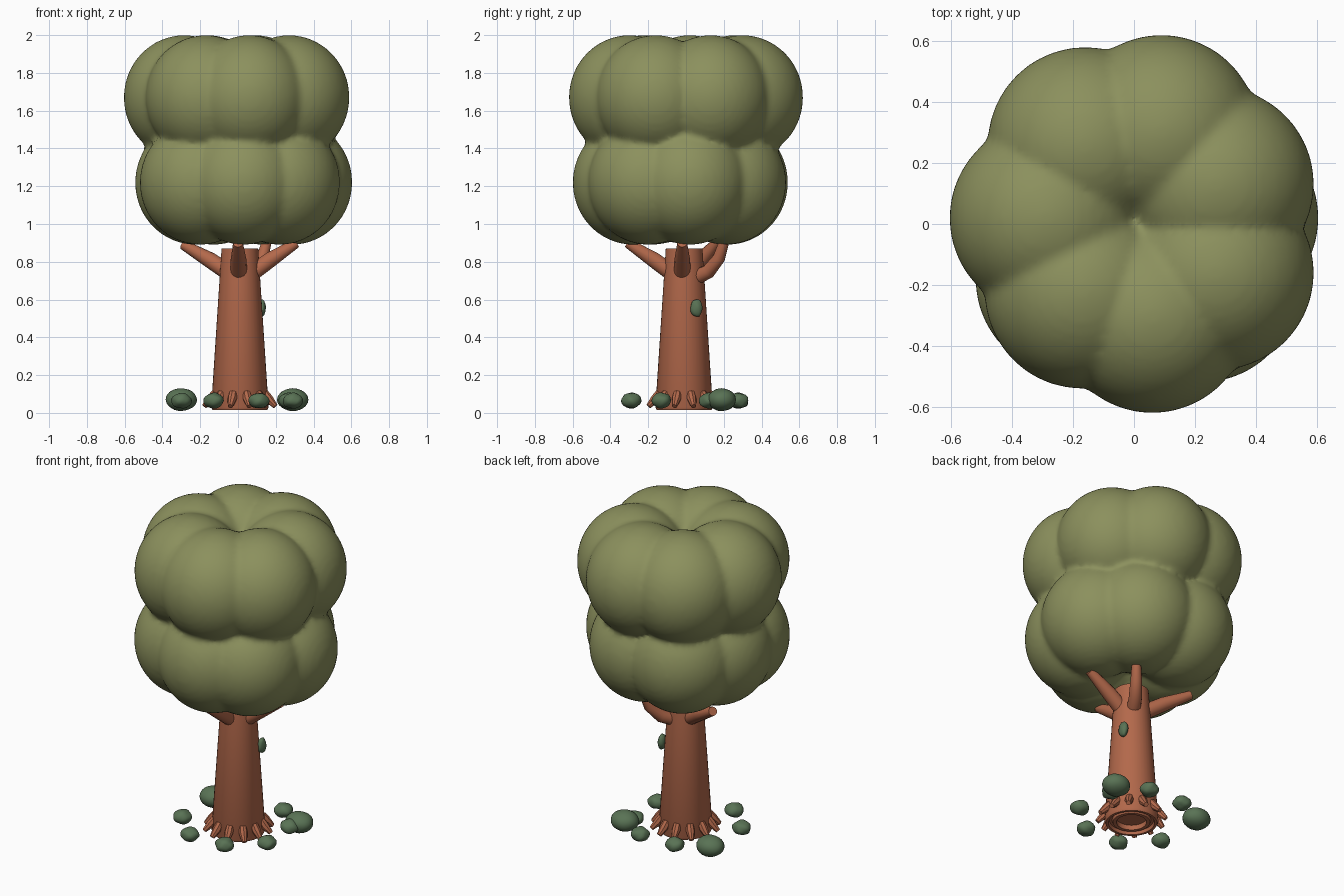
import bpy, bmesh, math, random
from mathutils import Vector, Matrix

if "Cube" in bpy.data.objects:
    bpy.data.objects.remove(bpy.data.objects["Cube"])

random.seed(4)


def material(name, rgb):
    m = bpy.data.materials.new(name)
    m.diffuse_color = (*rgb, 1)
    m.use_nodes = True
    m.node_tree.nodes["Principled BSDF"].inputs["Base Color"].default_value = m.diffuse_color
    return m


BARK = material("bark", (0.45, 0.14, 0.07))
LEAF = material("leaf", (0.26, 0.28, 0.11))
BUSH = material("bush", (0.10, 0.17, 0.09))


def finish(name, bm, mat, angle=40):
    bmesh.ops.recalc_face_normals(bm, faces=bm.faces)
    me = bpy.data.meshes.new(name)
    bm.to_mesh(me)
    bm.free()
    ob = bpy.data.objects.new(name, me)
    bpy.context.collection.objects.link(ob)
    me.materials.append(mat)
    bpy.ops.object.select_all(action='DESELECT')
    ob.select_set(True)
    bpy.context.view_layer.objects.active = ob
    bpy.ops.object.shade_smooth_by_angle(angle=math.radians(angle))
    return ob


def limb(name, points, radii, sides=14):
    """Round tube along a path with capped ends."""
    bm = bmesh.new()
    pts = [Vector(p) for p in points]
    rings = []
    for i, (p, r) in enumerate(zip(pts, radii)):
        d = (pts[min(i + 1, len(pts) - 1)] - pts[max(i - 1, 0)]).normalized()
        side = d.cross(Vector((0, 0, 1))).normalized()
        up = side.cross(d)
        rings.append([bm.verts.new(p + r * (math.cos(a) * side + math.sin(a) * up))
                      for a in (2 * math.pi * k / sides for k in range(sides))])
    for a, b in zip(rings, rings[1:]):
        for k in range(sides):
            bm.faces.new((a[k], a[(k + 1) % sides], b[(k + 1) % sides], b[k]))
    bm.faces.new(rings[0])
    bm.faces.new(rings[-1])
    return finish(name, bm, BARK)


def crown(name, centres, z, r, rz):
    bm = bmesh.new()
    for x, y in centres:
        bmesh.ops.create_icosphere(bm, subdivisions=4, radius=1,
                                   matrix=Matrix.Translation((x, y, z)) @ Matrix.Diagonal((r, r, rz, 1)))
    return finish(name, bm, LEAF, 180)


# Crown: two rings of lobes fused into one soft surface
upper = [(0.27, 0.13), (0.09, 0.30), (-0.16, 0.26), (-0.285, 0.02),
         (-0.17, -0.22), (0.06, -0.30), (0.27, -0.16)]
lower = [(0.285, 0.02), (0.13, 0.21), (-0.13, 0.22), (-0.225, 0.02),
         (-0.20, -0.18), (0.03, -0.28), (0.22, -0.20)]
foliage = crown("foliage", upper, 1.67, 0.32, 0.33)
low = crown("lower_foliage", lower, 1.22, 0.32, 0.33)
low.select_set(True)
foliage.select_set(True)
bpy.context.view_layer.objects.active = foliage
bpy.ops.object.join()
rm = foliage.modifiers.new("fuse", 'REMESH')
rm.mode = 'VOXEL'
rm.voxel_size = 0.018
rm.use_smooth_shade = True
sm = foliage.modifiers.new("soften", 'SMOOTH')
sm.factor = 0.5
sm.iterations = 4

# Trunk: tapered lathe with stepped rings underneath
CX, CY = 0.01, -0.01
profile = [(0, 0.05), (0.085, 0.05), (0.085, 0.02), (0.105, 0.02), (0.11, 0.035),
           (0.125, 0.035), (0.13, 0.015), (0.145, 0.015), (0.152, 0.03),
           (0.097, 0.87), (0, 0.87)]
bm = bmesh.new()
vs = [bm.verts.new((CX + r, CY, z)) for r, z in profile]
es = [bm.edges.new(p) for p in zip(vs, vs[1:])]
bmesh.ops.spin(bm, geom=vs + es, cent=(CX, CY, 0), axis=(0, 0, 1),
               angle=2 * math.pi, steps=40, use_duplicate=False)
bmesh.ops.remove_doubles(bm, verts=bm.verts, dist=0.0005)
finish("trunk", bm, BARK, 30)

# Branches
limb("front_branch", [(0.005, -0.06, 0.73), (0.003, -0.17, 0.81), (0, -0.31, 0.90)], [0.045, 0.042, 0.026])
limb("right_branch", [(0.06, -0.02, 0.73), (0.17, -0.02, 0.81), (0.31, -0.02, 0.90)], [0.045, 0.042, 0.026])
limb("left_branch", [(-0.03, 0.02, 0.73), (-0.15, 0.08, 0.81), (-0.29, 0.15, 0.89)], [0.045, 0.042, 0.026])
limb("bent_branch", [(0.04, 0.04, 0.71), (0.09, 0.12, 0.75), (0.13, 0.175, 0.82), (0.15, 0.20, 0.90)],
     [0.04, 0.038, 0.033, 0.027])

# Roots around the base
N = 12
for i in range(N):
    a = 2 * math.pi * (i + 0.5) / N
    c, s = math.cos(a), math.sin(a)
    limb(f"root_{i + 1}", [(CX + r * c, CY + r * s, z) for r, z in
                           ((0.135, 0.105), (0.157, 0.075), (0.195, 0.035))],
         [0.022, 0.025, 0.014], 8)


# Bushes on the ground and one tuft on the trunk
def bush(name, loc, size, lumps):
    bm = bmesh.new()
    bmesh.ops.create_icosphere(bm, subdivisions=3, radius=1)
    for v in bm.verts:
        v.co *= 1 + lumps * math.sin(4 * v.co.x + loc[0] * 20) * math.cos(4 * v.co.y + v.co.z * 3)
    bmesh.ops.transform(bm, verts=bm.verts, matrix=Matrix.Translation(loc) @ Matrix.Diagonal((*size, 1))
                        @ Matrix.Rotation(random.uniform(0, 6), 4, 'Z'))
    finish(name, bm, BUSH, 60)


for i, (x, y) in enumerate([(0.29, 0.19), (-0.30, 0.19)]):
    bush(f"large_bush_{i + 1}", (x, y, 0.07), (0.083, 0.075, 0.06), 0.02)
small = [(0.29, -0.13), (0.11, -0.29), (-0.13, -0.29), (-0.30, -0.12),
         (-0.12, 0.28), (0.12, 0.28), (0.27, 0.12)]
for i, (x, y) in enumerate(small):
    bush(f"small_bush_{i + 1}", (x, y, 0.065), (0.054, 0.052, 0.041), 0.07)
bush("trunk_tuft", (0.125, 0.055, 0.555), (0.022, 0.032, 0.047), 0.07)
